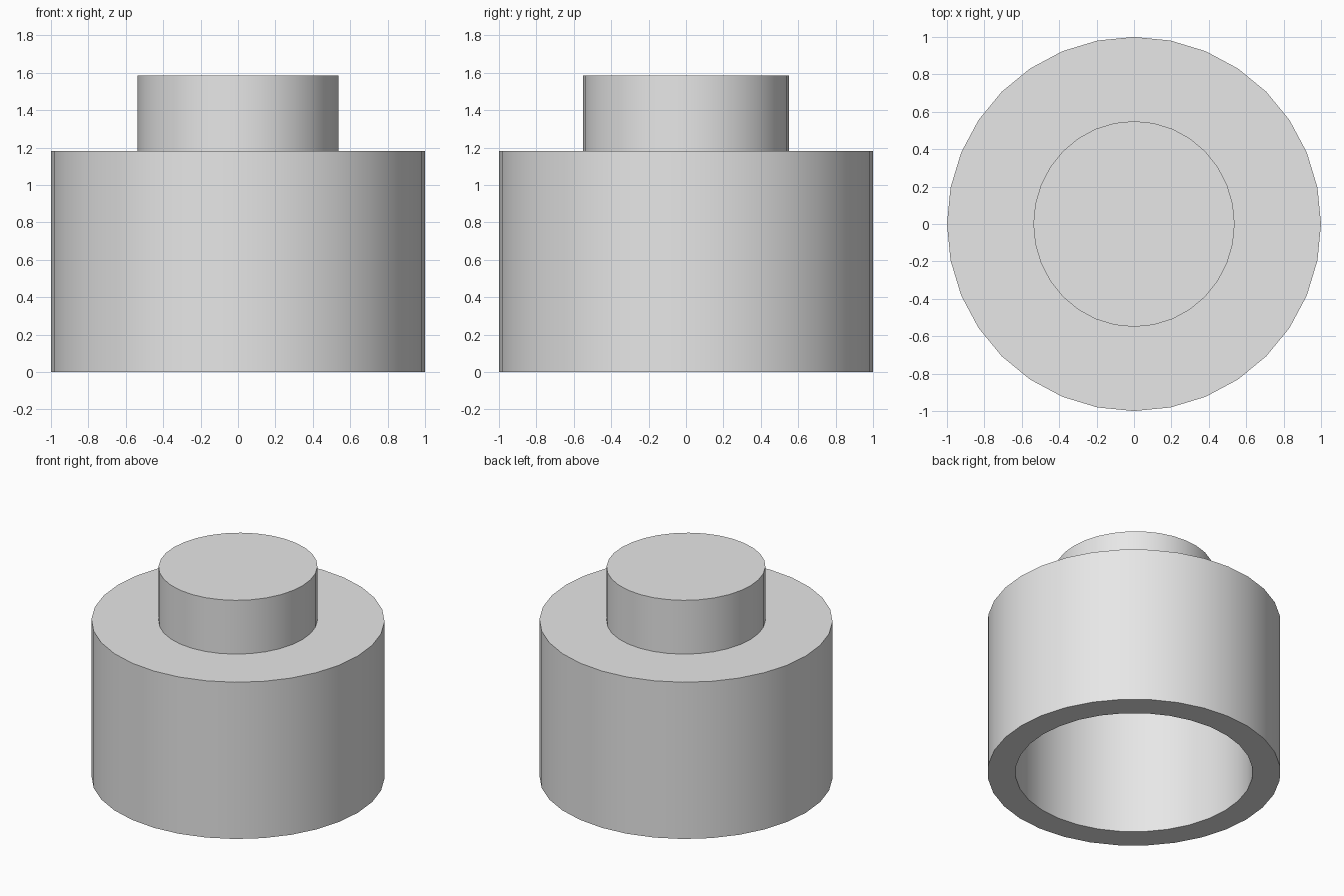
import bpy
import bmesh
import math

cube = bpy.data.objects.get("Cube")
if cube:
    bpy.data.objects.remove(cube, do_unlink=True)

SIDES = 32

grey = bpy.data.materials.new("plain_grey")
grey.use_nodes = True
colour = (0.8, 0.8, 0.8, 1)
grey.diffuse_color = colour
grey.node_tree.nodes["Principled BSDF"].inputs["Base Color"].default_value = colour


def lathe(name, profile):
    """Revolve (x radius, y radius, z) rings and close both ends."""
    bm = bmesh.new()
    rings = []
    for rx, ry, z in profile:
        angles = [math.tau * i / SIDES for i in range(SIDES)]
        rings.append([bm.verts.new((rx * math.cos(a), ry * math.sin(a), z)) for a in angles])
    for low, high in zip(rings, rings[1:]):
        for i in range(SIDES):
            j = (i + 1) % SIDES
            bm.faces.new((low[i], low[j], high[j], high[i]))
    bm.faces.new(rings[0])
    bm.faces.new(rings[-1])
    bmesh.ops.recalc_face_normals(bm, faces=bm.faces)
    mesh = bpy.data.meshes.new(name)
    bm.to_mesh(mesh)
    bm.free()
    mesh.materials.append(grey)
    obj = bpy.data.objects.new(name, mesh)
    bpy.context.collection.objects.link(obj)
    bpy.ops.object.select_all(action="DESELECT")
    obj.select_set(True)
    bpy.context.view_layer.objects.active = obj
    bpy.ops.object.shade_smooth_by_angle(angle=math.radians(30))
    return obj


# Hollow body, open underneath: cavity ceiling, cavity wall, rim, outer wall, top
outer, inner, height, ceiling = 1.0, 0.81, 1.18, 0.99
lathe("hollow_body", [
    (inner, inner, ceiling),
    (inner, inner, 0),
    (outer, outer, 0),
    (outer, outer, height),
])

# Solid knob, very slightly oval, sunk a little into the body
lathe("top_knob", [
    (0.538, 0.55, height - 0.03),
    (0.538, 0.55, 1.585),
])
